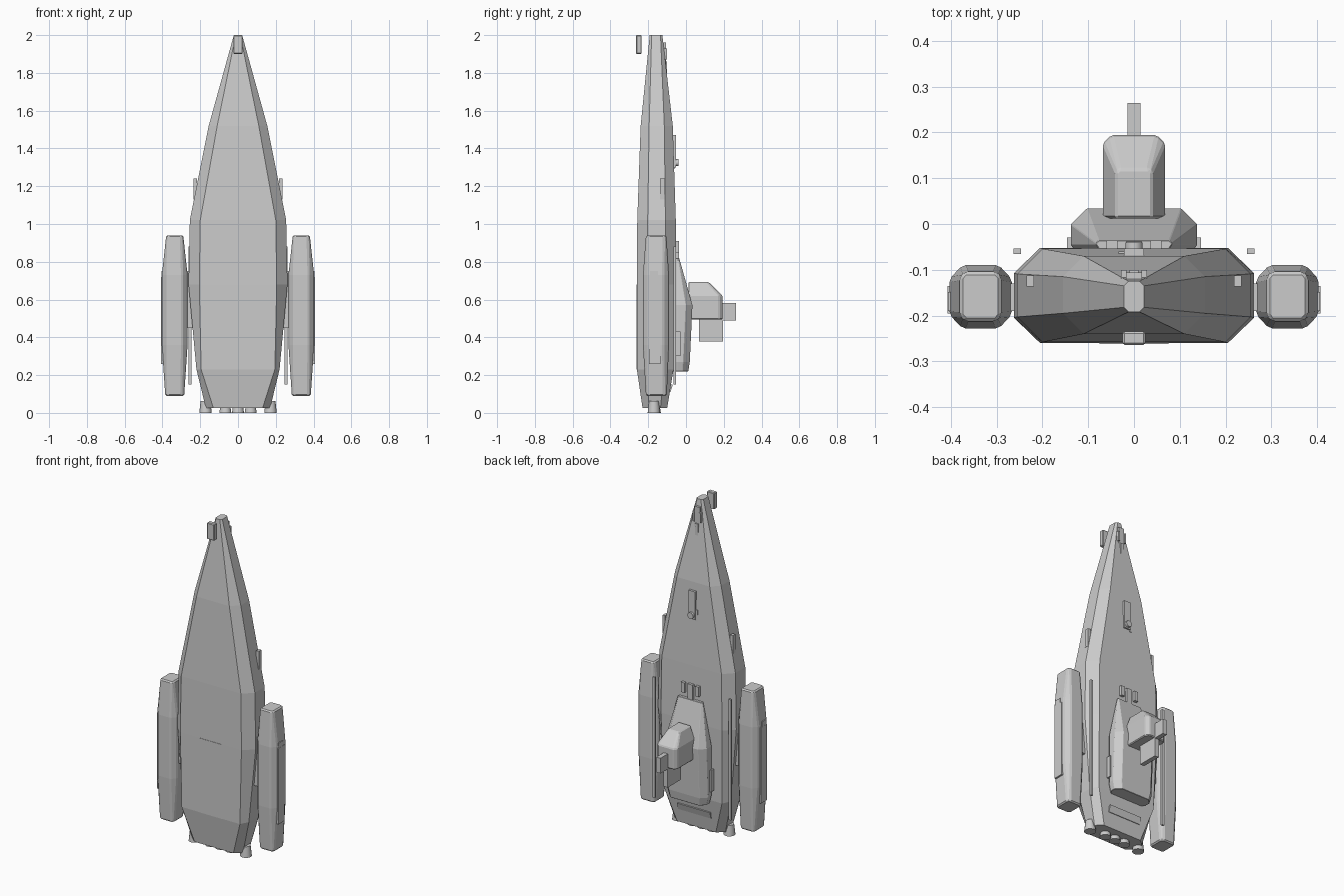
import bpy, bmesh, math
from mathutils import Matrix

if "Cube" in bpy.data.objects:
    bpy.data.objects.remove(bpy.data.objects["Cube"])

grey = bpy.data.materials.new("hull grey")
grey.diffuse_color = (0.6, 0.6, 0.6, 1)
grey.use_nodes = True
grey.node_tree.nodes["Principled BSDF"].inputs["Base Color"].default_value = grey.diffuse_color


def finish(name, bm, bevel=0.0):
    bmesh.ops.recalc_face_normals(bm, faces=bm.faces[:])
    me = bpy.data.meshes.new(name)
    bm.to_mesh(me)
    bm.free()
    me.materials.append(grey)
    ob = bpy.data.objects.new(name, me)
    bpy.context.collection.objects.link(ob)
    if bevel:
        m = ob.modifiers.new("edge_bevel", 'BEVEL')
        m.width = bevel
        m.segments = 1
        m.angle_limit = math.radians(25)
    return ob


def loft(name, sections, bevel=0.0):
    """Skin a list of (z, [(x, y), ...]) outlines and cap both ends."""
    bm = bmesh.new()
    rings = [[bm.verts.new((x, y, z)) for x, y in pts] for z, pts in sections]
    n = len(rings[0])
    for a, b in zip(rings, rings[1:]):
        for i in range(n):
            j = (i + 1) % n
            bm.faces.new((a[i], a[j], b[j], b[i]))
    bm.faces.new(rings[0])
    bm.faces.new(rings[-1])
    return finish(name, bm, bevel)


def octagon(cx, outer, inner, y0, y1, cham):
    return [(cx - inner, y0), (cx + inner, y0), (cx + outer, y0 + cham), (cx + outer, y1 - cham),
            (cx + inner, y1), (cx - inner, y1), (cx - outer, y1 - cham), (cx - outer, y0 + cham)]


def box(name, x0, x1, y0, y1, z0, z1, bevel=0.0):
    pts = [(x0, y0), (x1, y0), (x1, y1), (x0, y1)]
    return loft(name, [(z0, pts), (z1, pts)], bevel)


def cylinder(name, x, y, z, r1, r2, depth, axis='Z'):
    bm = bmesh.new()
    rot = Matrix.Rotation(math.pi / 2, 4, 'X') if axis == 'Y' else Matrix()
    bmesh.ops.create_cone(bm, cap_ends=True, segments=16, radius1=r1, radius2=r2, depth=depth,
                          matrix=Matrix.Translation((x, y, z)) @ rot)
    ob = finish(name, bm)
    for p in ob.data.polygons:
        p.use_smooth = len(p.vertices) == 4
    return ob


# Main hull: z, outer half width, inner half width, front y, back y, chamfer depth
hull = [(0.025, 0.170, 0.130, -0.230, -0.100, 0.035),
        (0.23, 0.220, 0.195, -0.260, -0.066, 0.050),
        (0.68, 0.262, 0.205, -0.260, -0.052, 0.055),
        (1.02, 0.255, 0.200, -0.258, -0.054, 0.055),
        (1.52, 0.155, 0.110, -0.240, -0.070, 0.045),
        (2.00, 0.022, 0.012, -0.192, -0.125, 0.010)]
loft("main_hull", [(z, octagon(0, o, i, f, b, c)) for z, o, i, f, b, c in hull])

# Paired parts on both flanks
for s, side in ((-1, "left"), (1, "right")):
    cx = s * 0.335
    pod = [(0.09, 0.050, 0.036, -0.212, -0.102, 0.014),
           (0.36, 0.068, 0.040, -0.228, -0.090, 0.030),
           (0.73, 0.068, 0.040, -0.228, -0.090, 0.030),
           (0.94, 0.045, 0.034, -0.212, -0.104, 0.012)]
    loft("nacelle_" + side, [(z, octagon(cx, o, i, f, b, c)) for z, o, i, f, b, c in pod], 0.007)

    def sbox(name, a, b, *rest):
        return box(name + "_" + side, min(s * a, s * b), max(s * a, s * b), *rest)

    sbox("nacelle_panel", 0.385, 0.407, -0.195, -0.135, 0.26, 0.72)
    sbox("nacelle_panel_tip", 0.385, 0.406, -0.190, -0.148, 0.72, 0.75)
    sbox("pylon", 0.24, 0.285, -0.19, -0.13, 0.45, 0.75)
    sbox("side_rail", 0.247, 0.263, -0.066, -0.054, 0.15, 0.88)
    sbox("shoulder_fin", 0.218, 0.235, -0.137, -0.112, 1.13, 1.24)
    sbox("tower_fin", 0.132, 0.146, -0.058, -0.030, 0.30, 0.43)
    sbox("sensor_block", 0.036, 0.060, -0.060, -0.036, 0.85, 0.91)
    sbox("nose_gun", 0.016, 0.028, -0.150, -0.100, 1.87, 1.93)
    cylinder("outer_thruster_" + side, s * 0.172, -0.17, 0.032, 0.033, 0.026, 0.064)

# Main nozzles under the tail
for k in (-1, 0, 1):
    cylinder("main_nozzle", k * 0.067, -0.165, 0.016, 0.032, 0.027, 0.032)


# Command tower, swelling toward the middle
def tower_outline(hw, y, c):
    return [(-hw + 0.02, -0.075), (hw - 0.02, -0.075), (hw, -0.045), (hw, y - c),
            (hw - c, y), (-hw + c, y), (-hw, y - c), (-hw, -0.045)]


loft("tower_base", [(0.22, tower_outline(0.125, 0.012, 0.03)),
                    (0.27, tower_outline(0.138, 0.020, 0.035)),
                    (0.57, tower_outline(0.138, 0.034, 0.035)),
                    (0.82, tower_outline(0.083, -0.036, 0.006))], 0.006)


# Bridge head with sloping roof
def bridge_outline(hw, y1, c):
    return [(-hw, 0.012), (hw, 0.012), (hw, y1 - c), (hw - c, y1), (-hw + c, y1), (-hw, y1 - c)]


loft("bridge", [(0.495, bridge_outline(0.068, 0.194, 0.018)),
                (0.62, bridge_outline(0.068, 0.194, 0.018)),
                (0.692, bridge_outline(0.040, 0.120, 0.008))], 0.005)
box("bridge_mast", -0.014, 0.014, 0.185, 0.264, 0.49, 0.582)
box("bridge_keel", -0.014, 0.014, 0.070, 0.195, 0.378, 0.50)

# Bar ahead of the tower
box("tower_spine", -0.018, 0.018, -0.065, -0.038, 0.79, 0.91)

# Dorsal turret
box("turret_mount", -0.022, 0.022, -0.080, -0.054, 1.30, 1.47)
cylinder("turret_drum", 0, -0.055, 1.325, 0.019, 0.019, 0.03, 'Y')
box("turret_plate", -0.034, -0.020, -0.080, -0.060, 1.29, 1.36)

# Nose equipment
box("nose_sensor", -0.018, 0.018, -0.150, -0.106, 1.84, 1.96)
box("nose_barrel", -0.010, 0.010, -0.125, -0.100, 1.79, 1.86)
box("bow_antenna", -0.025, 0.025, -0.264, -0.235, 1.90, 2.00, 0.004)

# Thin raised plates on the belly and tail
box("belly_plate", -0.075, 0.075, -0.255, -0.262, 0.23, 0.68)
loft("tail_plate", [(0.11, [(-0.11, -0.12), (0.11, -0.12), (0.11, -0.082), (-0.11, -0.082)]),
                    (0.15, [(-0.11, -0.11), (0.11, -0.11), (0.11, -0.070), (-0.11, -0.070)])])
